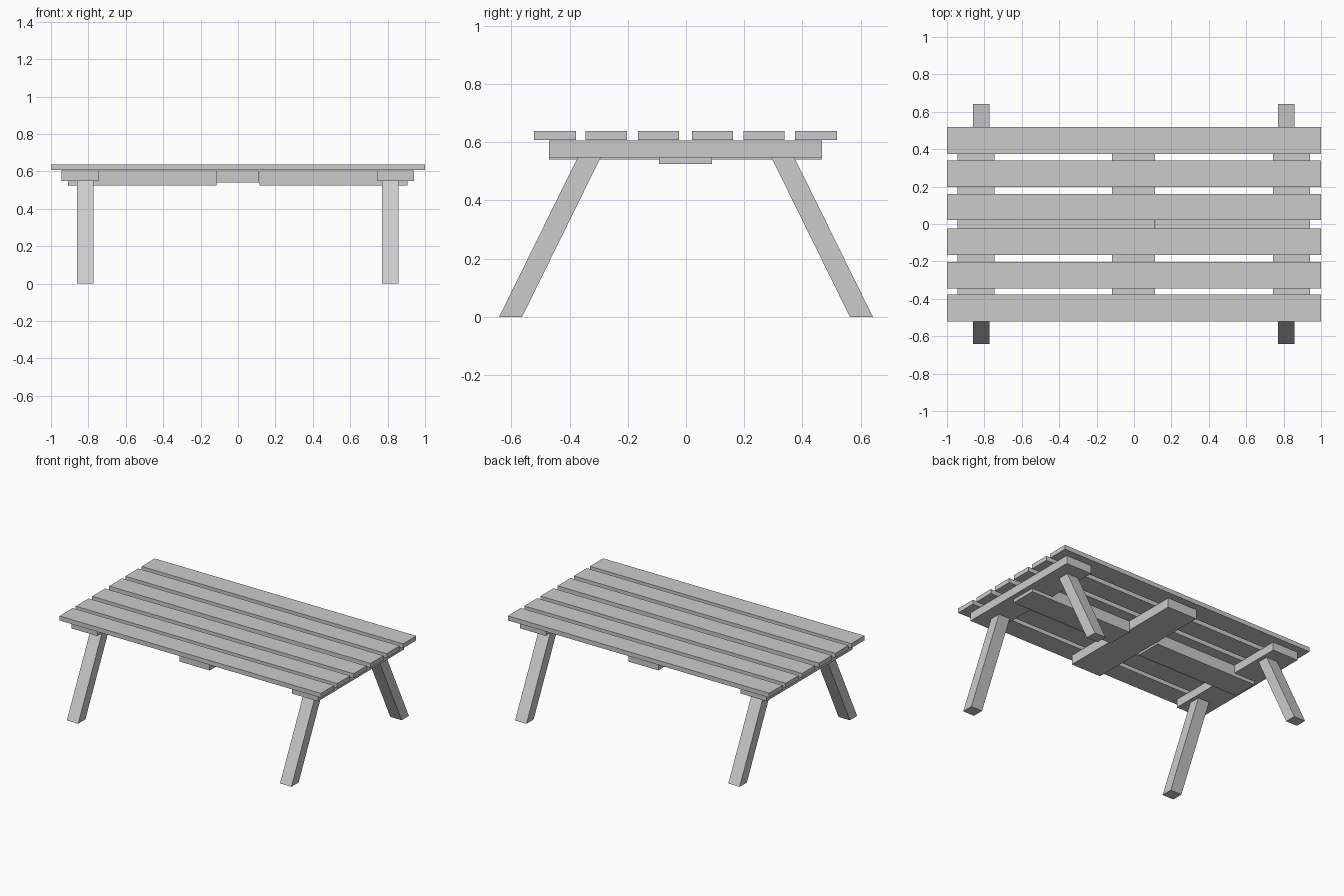
import bpy
import bmesh

if "Cube" in bpy.data.objects:
    bpy.data.objects.remove(bpy.data.objects["Cube"], do_unlink=True)

# Plain grey timber
timber = bpy.data.materials.new("grey timber")
timber.use_nodes = True
GREY = (0.6, 0.6, 0.6, 1)
timber.diffuse_color = GREY
timber.node_tree.nodes["Principled BSDF"].inputs["Base Color"].default_value = GREY

PLANK_TOP, PLANK_BOTTOM = 0.638, 0.607
BRACE_TOP, BRACE_BOTTOM = 0.605, 0.548


def board(name, x, y, z, lean=0):
    """Box from (min, max) ranges; lean shifts its top along y."""
    bm = bmesh.new()
    bmesh.ops.create_cube(bm, size=1)
    for v in bm.verts:
        top = v.co.z > 0
        v.co = [r[1] if c > 0 else r[0] for r, c in zip((x, y, z), v.co)]
        if top:
            v.co.y += lean
    mesh = bpy.data.meshes.new(name)
    bm.to_mesh(mesh)
    bm.free()
    mesh.materials.append(timber)
    obj = bpy.data.objects.new(name, mesh)
    bpy.context.collection.objects.link(obj)
    return obj


# Tabletop planks
for i, y in enumerate((-0.45, -0.274, -0.095, 0.091, 0.268, 0.447)):
    half = 0.072 if i in (0, 5) else 0.0705
    board(f"top_plank_{i + 1}", (-1, 1), (y - half, y + half),
          (PLANK_BOTTOM, PLANK_TOP))

# Cross braces under the planks
BRACE_Y = (-0.471, 0.468)
board("centre_brace", (-0.117, 0.113), BRACE_Y, (0.54, BRACE_TOP))

for side, s in (("left", 1), ("right", -1)):
    def span(a, b):
        return tuple(sorted((s * a - 0.001, s * b - 0.001)))

    board(f"{side}_end_brace", span(0.745, 0.943), BRACE_Y,
          (BRACE_BOTTOM, BRACE_TOP))
    # Long beam from the centre brace to the end brace
    board(f"{side}_beam", span(0.115, 0.908), (-0.092, 0.09),
          (0.525, BRACE_TOP - 0.001))
    # Slanted legs with level ends
    for end, e in (("back", 1), ("front", -1)):
        y = tuple(sorted((e * 0.563, e * 0.642)))
        board(f"{side}_{end}_leg", span(0.772, 0.859), y,
              (0, BRACE_BOTTOM), lean=-e * 0.27)
